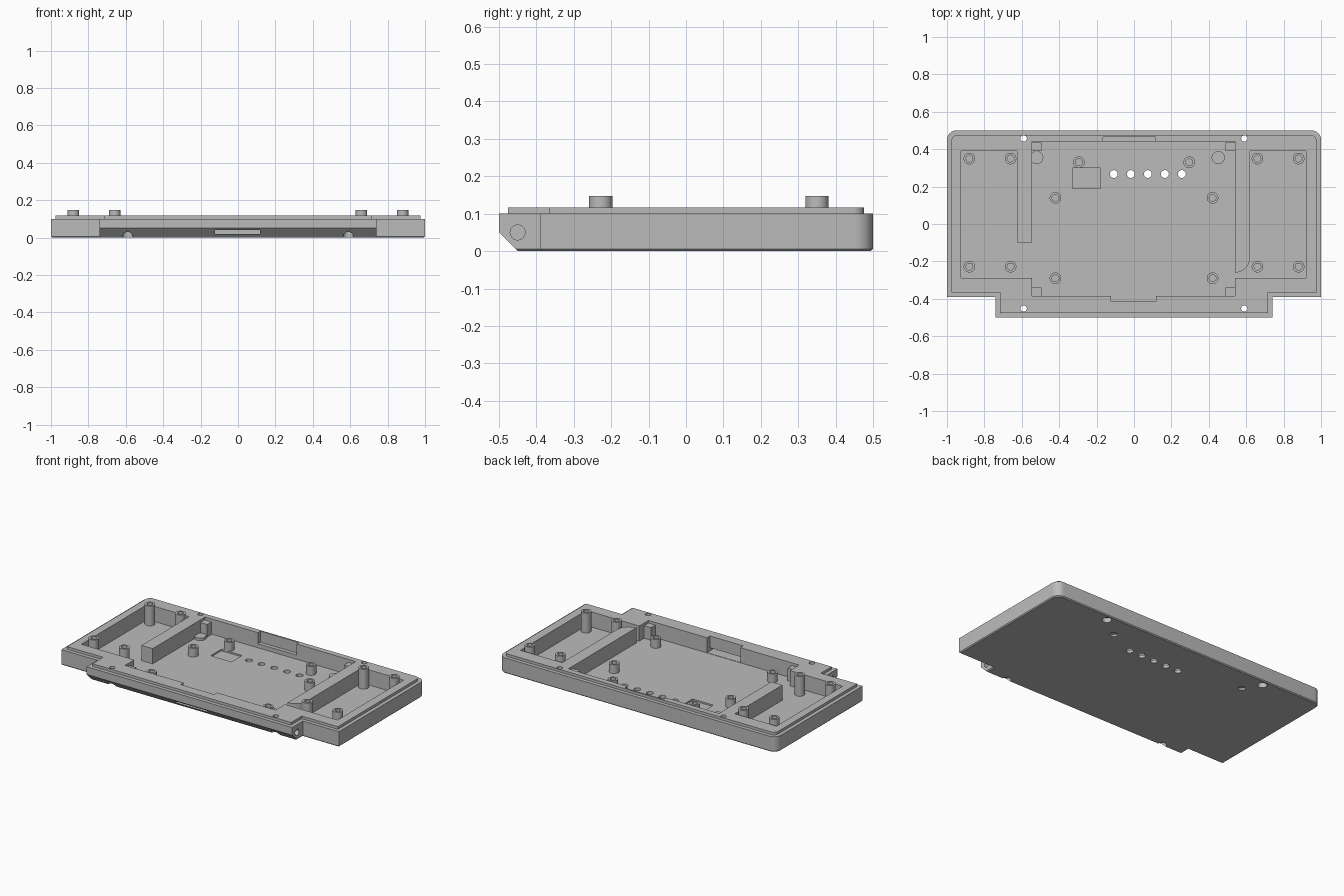
import bpy, bmesh
from math import pi, sin, cos
from mathutils import Vector

if "Cube" in bpy.data.objects:
    bpy.data.objects.remove(bpy.data.objects["Cube"])

mat = bpy.data.materials.new("plain grey")
mat.use_nodes = True
GREY = (0.5, 0.5, 0.5, 1)
mat.diffuse_color = GREY
mat.node_tree.nodes["Principled BSDF"].inputs["Base Color"].default_value = GREY

FLOOR, SHOULDER, RIM = 0.018, 0.1, 0.117


def finish(name, bm):
    bmesh.ops.recalc_face_normals(bm, faces=bm.faces)
    me = bpy.data.meshes.new(name)
    bm.to_mesh(me)
    bm.free()
    me.materials.append(mat)
    ob = bpy.data.objects.new(name, me)
    bpy.context.collection.objects.link(ob)
    return ob


def prism(name, outline, z0, z1, bevel=0):
    bm = bmesh.new()
    face = bm.faces.new([bm.verts.new((x, y, z0)) for x, y in outline])
    ext = bmesh.ops.extrude_face_region(bm, geom=[face], use_keep_orig=True)
    top = [v for v in ext["geom"] if isinstance(v, bmesh.types.BMVert)]
    bmesh.ops.translate(bm, verts=top, vec=(0, 0, z1 - z0))
    bmesh.ops.recalc_face_normals(bm, faces=bm.faces)
    if bevel:
        edges = [e for e in bm.edges if all(v.co.z < z0 + 1e-5 for v in e.verts)]
        bmesh.ops.bevel(bm, geom=edges, offset=bevel, segments=1, affect='EDGES')
    return finish(name, bm)


def box(name, x0, x1, y0, y1, z0, z1):
    return prism(name, [(x0, y0), (x1, y0), (x1, y1), (x0, y1)], z0, z1)


def lathe(name, x, y, profile, steps=32):
    bm = bmesh.new()
    vs = [bm.verts.new((r, 0, z)) for r, z in profile]
    es = [bm.edges.new(p) for p in zip(vs, vs[1:])]
    bmesh.ops.spin(bm, geom=vs + es, cent=(0, 0, 0), axis=(0, 0, 1),
                   angle=2 * pi, steps=steps)
    bmesh.ops.remove_doubles(bm, verts=bm.verts, dist=1e-5)
    bmesh.ops.translate(bm, verts=bm.verts, vec=(x, y, 0))
    return finish(name, bm)


def drum(name, x, y, r, z0, z1):
    return lathe(name, x, y, [(0, z0), (r, z0), (r, z1), (0, z1)])


def combine(target, tool, operation='DIFFERENCE'):
    mod = target.modifiers.new("cut", 'BOOLEAN')
    mod.object, mod.operation, mod.solver = tool, operation, 'EXACT'
    bpy.context.view_layer.update()
    dg = bpy.context.evaluated_depsgraph_get()
    me = bpy.data.meshes.new_from_object(target.evaluated_get(dg))
    target.modifiers.clear()
    target.data = me
    bpy.data.objects.remove(tool)


def outline(inset, radius):
    # wide tray with a front tongue and rounded back corners
    w, t, back = 1 - inset, 0.74 - inset, 0.5 - inset
    step, front = -0.39 + inset, -0.5 + inset
    right = [(t, front), (t, step), (w, step)]
    for i in range(9):
        a = i * pi / 16
        right.append((w - radius + radius * cos(a), back - radius + radius * sin(a)))
    return right + [(-x, y) for x, y in reversed(right)]


# Tray shell with its raised inner lip
tray = prism("tray_shell", outline(0, 0.05), 0, SHOULDER, bevel=0.006)
combine(tray, prism("lip", outline(0.024, 0.03), SHOULDER - 0.02, RIM), 'UNION')

# Sloped underside of the front tongue
wedge = prism("wedge", [(-0.51, 0.06), (-0.51, -0.01), (-0.44, -0.01)], -0.8, 0.8)
for v in wedge.data.vertices:
    v.co = Vector((v.co.z, v.co.x, v.co.y))
wedge.data.flip_normals() if wedge.data.polygons[0].normal.length == 0 else None
combine(tray, wedge)

# Central bay and side bays, back notch, front cable slot, floor pocket
for c in [(-0.545, 0.54, -0.385, 0.44, FLOOR, 0.2),
          (-0.925, -0.5, -0.29, 0.39, FLOOR, 0.2),
          (0.5, 0.92, -0.29, 0.39, FLOOR, 0.2),
          (-0.165, 0.115, 0.4, 0.465, 0.045, 0.2),
          (-0.122, 0.118, -0.415, -0.37, 0.03, 0.2),
          (-0.122, 0.118, -0.52, -0.37, 0.02, 0.04),
          (-0.33, -0.18, 0.19, 0.3, 0.008, 0.1)]:
    combine(tray, box("cutter", *c))

# Row of indicator holes
for i in range(5):
    combine(tray, drum("cutter", -0.108 + 0.091 * i, 0.267, 0.021, -0.1, 0.1))

# Corner screw holes with wide recesses below, and hinge holes in the tongue ends
for s in (-1, 1):
    for y in (-0.452, 0.457):
        combine(tray, drum("cutter", s * 0.59, y, 0.017, -0.1, 0.2))
        combine(tray, drum("cutter", s * 0.59, y, 0.028, -0.1, 0.03))
    hinge = drum("cutter", 0, 0, 0.02, -0.06, 0.06)
    for v in hinge.data.vertices:
        v.co = Vector((v.co.z + s * 0.74, v.co.x - 0.45, v.co.y + 0.05))
    combine(tray, hinge)

# Foot recesses below with round bosses above
for x in (-0.52, 0.45):
    combine(tray, drum("cutter", x, 0.355, 0.022, -0.1, 0.012))
    drum("foot_boss", x, 0.355, 0.035, FLOOR, 0.035)

# Dividers between the bays
box("right_divider", -0.625, -0.545, -0.1, 0.39, FLOOR, RIM)
curve = [(0.54 + 0.08 * sin(i * pi / 16), -0.18 - 0.08 * cos(i * pi / 16)) for i in range(9)]
prism("left_divider", curve + [(0.62, 0.39), (0.54, 0.39)], FLOOR, RIM)

# Corner support blocks of the central bay
for x in (-0.545, 0.49):
    for y in (-0.385, 0.39):
        box("corner_block", x, x + 0.05, y, y + 0.045, FLOOR, 0.1)


# Hollow screw posts
def post(name, x, y, top):
    lathe(name, x, y, [(0.031, FLOOR), (0.031, top), (0.018, top),
                       (0.018, FLOOR + 0.01), (0, FLOOR + 0.01)])


for s in (-1, 1):
    for x in (0.66, 0.88):
        for y in (-0.228, 0.35):
            post("tall_post", s * x, y, 0.147)
    for x, y in ((0.42, 0.14), (0.42, -0.29), (0.295, 0.33)):
        post("short_post", s * x, y, 0.075)

# Smooth round walls, keep edges crisp
bpy.ops.object.select_all(action='DESELECT')
for ob in bpy.context.collection.objects:
    if ob.type == 'MESH':
        ob.select_set(True)
bpy.context.view_layer.objects.active = tray
bpy.ops.object.shade_smooth_by_angle()
